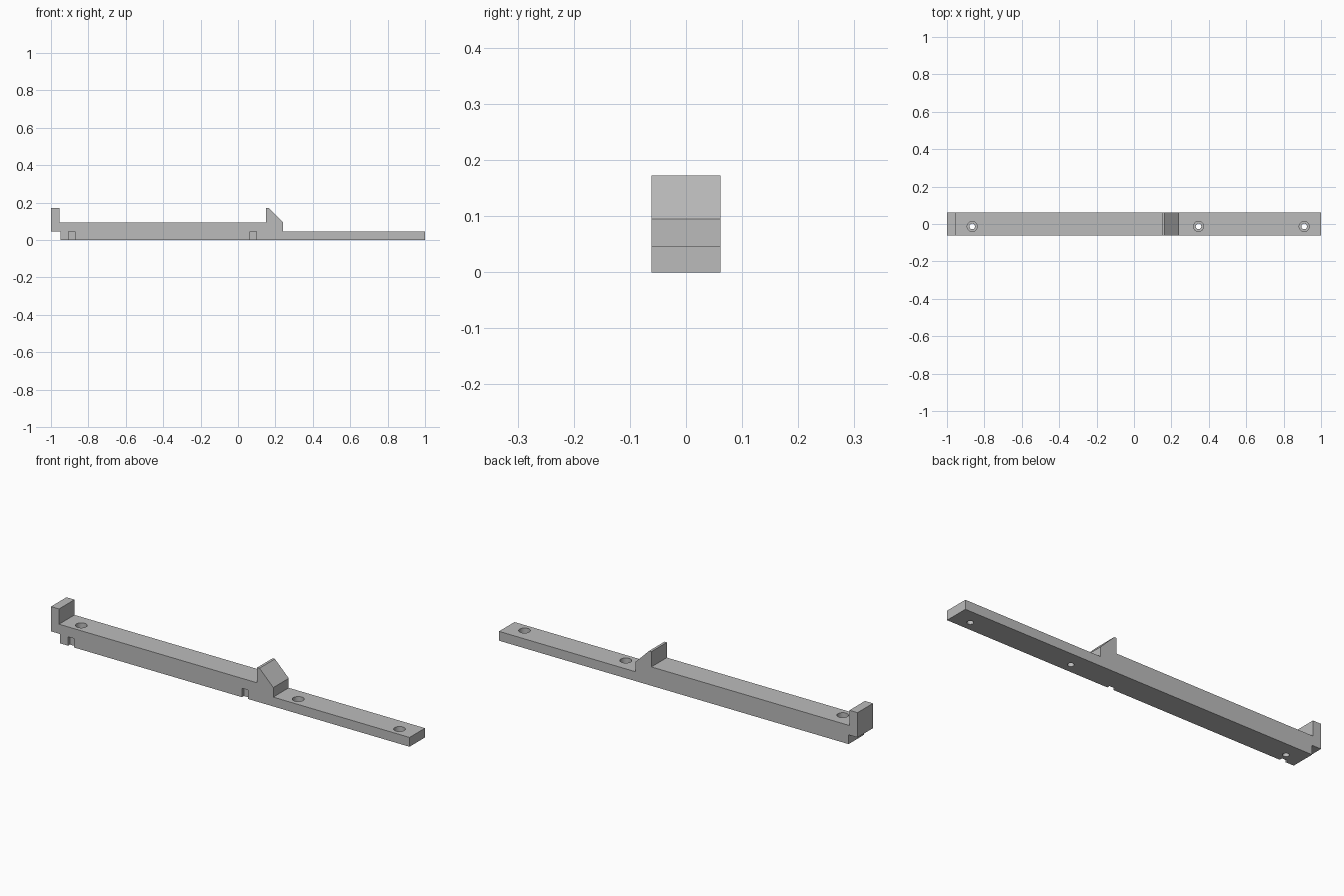
import bpy
import bmesh
from mathutils import Matrix

cube = bpy.data.objects.get("Cube")
if cube:
    bpy.data.objects.remove(cube, do_unlink=True)

grey = bpy.data.materials.new("plain grey")
grey.use_nodes = True
colour = (0.5, 0.5, 0.5, 1)
grey.diffuse_color = colour
grey.node_tree.nodes["Principled BSDF"].inputs["Base Color"].default_value = colour

HALF_WIDTH = 0.0615
BASE, DECK, TOP = 0.047, 0.095, 0.172


def make_object(name, bm):
    bmesh.ops.recalc_face_normals(bm, faces=bm.faces)
    mesh = bpy.data.meshes.new(name)
    bm.to_mesh(mesh)
    bm.free()
    mesh.materials.append(grey)
    obj = bpy.data.objects.new(name, mesh)
    bpy.context.collection.objects.link(obj)
    return obj


def add_cylinder(bm, x, y, radius, low, high):
    place = Matrix.Translation((x, y, (low + high) / 2))
    bmesh.ops.create_cone(bm, cap_ends=True, segments=32, radius1=radius,
                          radius2=radius, depth=high - low, matrix=place)


def cut(target, cutter):
    cutter.hide_render = True
    mod = target.modifiers.new(cutter.name, "BOOLEAN")
    mod.operation = "DIFFERENCE"
    mod.solver = "EXACT"
    mod.object = cutter
    bpy.context.view_layer.objects.active = target
    bpy.ops.object.modifier_apply(modifier=mod.name)
    bpy.data.objects.remove(cutter, do_unlink=True)


# Bar: side profile with end hook, sloped catch and thin tongue
profile = [(-1, BASE), (-0.95, BASE), (-0.95, 0), (1, 0), (1, BASE),
           (0.24, BASE), (0.24, DECK), (0.163, TOP), (0.15, TOP),
           (0.15, DECK), (-0.955, DECK), (-0.955, TOP), (-1, TOP)]
bm = bmesh.new()
side = bm.faces.new([bm.verts.new((x, -HALF_WIDTH, z)) for x, z in profile])
walls = bmesh.ops.extrude_face_region(bm, geom=[side])["geom"]
bmesh.ops.translate(bm, vec=(0, 2 * HALF_WIDTH, 0),
                    verts=[v for v in walls if isinstance(v, bmesh.types.BMVert)])
bar = make_object("latch_bar", bm)

# Screw holes with wide counterbores
holes = [(-0.865, DECK), (0.345, BASE), (0.91, BASE)]
shafts, heads = bmesh.new(), bmesh.new()
for x, surface in holes:
    add_cylinder(shafts, x, -0.013, 0.015, -0.05, surface + 0.05)
    add_cylinder(heads, x, -0.013, 0.027, surface - 0.029, surface + 0.05)
cut(bar, make_object("screw_shafts", shafts))
cut(bar, make_object("screw_heads", heads))

# Shallow notches along the lower front edge
notches = bmesh.new()
for x in (-0.888, 0.082):
    place = Matrix.Translation((x, -HALF_WIDTH, 0)) @ Matrix.Diagonal((0.034, 0.03, 0.09, 1))
    bmesh.ops.create_cube(notches, size=1, matrix=place)
cut(bar, make_object("edge_notches", notches))

bpy.ops.object.select_all(action="DESELECT")
bar.select_set(True)
bpy.context.view_layer.objects.active = bar
bpy.ops.object.shade_smooth_by_angle()
